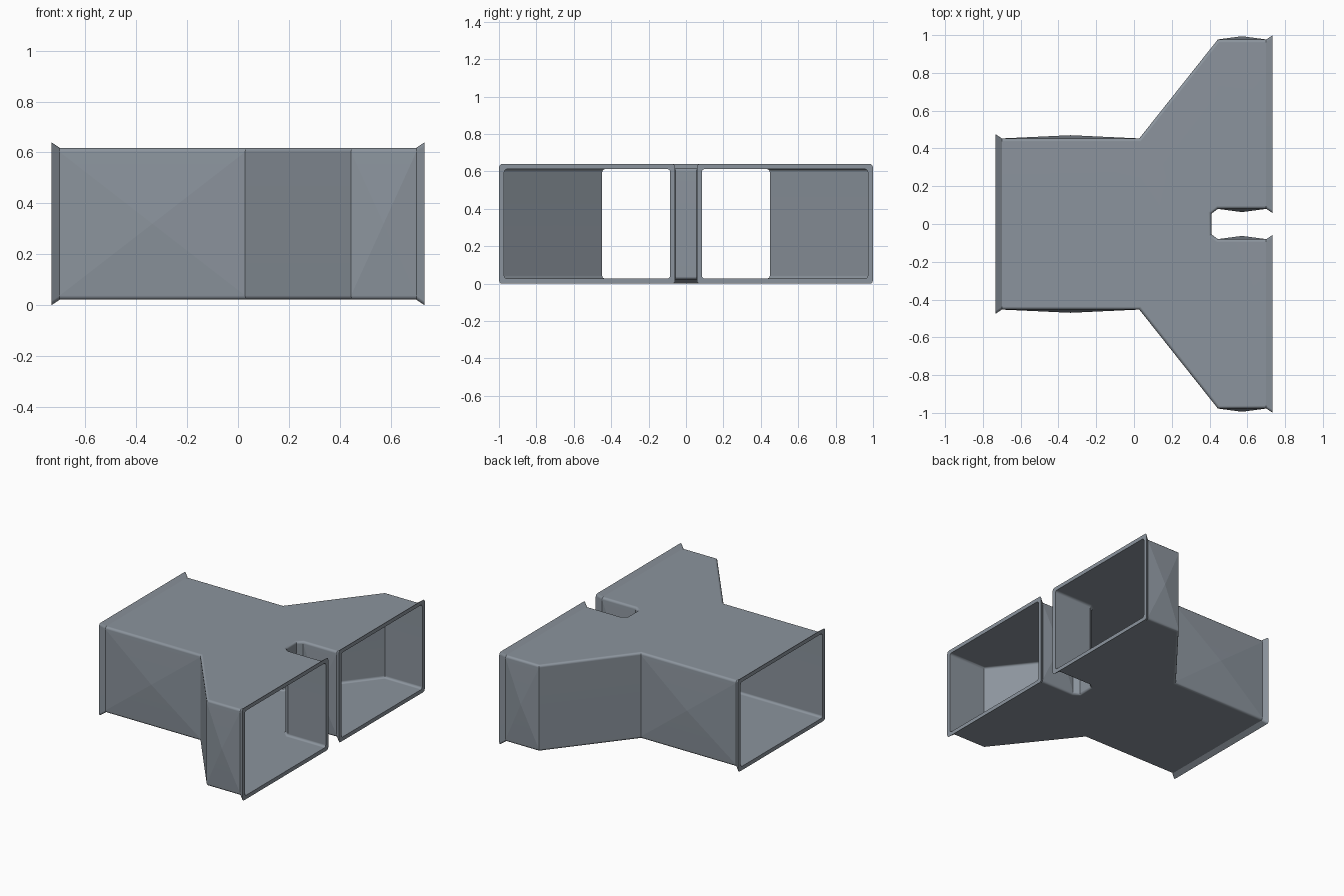
import bpy, bmesh, math
from mathutils import Vector
from mathutils.geometry import intersect_line_line

if "Cube" in bpy.data.objects:
    bpy.data.objects.remove(bpy.data.objects["Cube"])

Z0, Z1 = 0.022, 0.618        # floor and roof of the sheet-metal duct
FLARE, LIP = 0.022, 0.033    # flange flare outward and length
BULGE = 0.017                # height of the cross-broken side panels
ROUND = 0.016                # folded edge radius
WALL = 0.005                 # sheet thickness
SEAMS = (0.028, 0.444)       # joints across roof and floor

# plan outline: one half, then mirrored across y = 0
half = [(-0.70, -0.453), (0.028, -0.453), (0.444, -0.977), (0.70, -0.977),
        (0.70, -0.08), (0.444, -0.08), (0.41, -0.055)]
plan = [Vector((x, y, 0)) for x, y in half + [(x, -y) for x, y in reversed(half)]]
panels = [(0, 1, 12, 13), (1, 2, 5, 6, 7, 8, 11, 12), (2, 3, 4, 5), (8, 9, 10, 11)]
openings = {3, 9, 13}        # outline edges left open as duct mouths
n = len(plan)


def offset_plan():
    """Outline for the lining: walls moved in, mouths moved out to the flange tips."""
    lines = []
    for i in range(n):
        a, b = plan[i], plan[(i + 1) % n]
        d = (b - a).normalized()
        shift = Vector((d.y, -d.x, 0)) * (LIP if i in openings else -WALL)
        lines.append((a + shift, b + shift))
    return [intersect_line_line(*lines[i - 1], *lines[i])[0] for i in range(n)]


def add_skin(bm, outline, z0, z1):
    """Roof, floor and walls of one skin, with rounded folds."""
    low = [bm.verts.new((p.x, p.y, z0)) for p in outline]
    top = [bm.verts.new((p.x, p.y, z1)) for p in outline]
    for p in panels:
        bm.faces.new([top[i] for i in p])
        bm.faces.new([low[i] for i in reversed(p)])
    for i in range(n):
        if i not in openings:
            j = (i + 1) % n
            bm.faces.new((low[i], low[j], top[j], top[i]))
    bm.normal_update()
    folds = [e for v in top + low for e in v.link_edges if len(e.link_faces) == 2
             and sum(abs(f.normal.z) > 0.9 for f in e.link_faces) == 1]
    bmesh.ops.bevel(bm, geom=list(set(folds)), offset=ROUND, offset_type='OFFSET',
                    segments=3, profile=0.5, affect='EDGES', clamp_overlap=True)
    bm.normal_update()


bm = bmesh.new()
# outer skin with shallow pyramids pressed into the straight side panels
add_skin(bm, plan, Z0, Z1)
sides = [f for f in bm.faces if abs(f.normal.y) > 0.99 and f.calc_area() > 0.05]
peaks = bmesh.ops.poke(bm, faces=sides, offset=BULGE)["verts"]
creases = {e for v in peaks for e in v.link_edges}

# flared flanges around the three mouths
rims = [e for e in bm.edges if e.is_boundary]
ext = bmesh.ops.extrude_edge_only(bm, edges=rims)
for v in [g for g in ext["geom"] if isinstance(g, bmesh.types.BMVert)]:
    cy = 0 if v.co.x < 0 else math.copysign(0.5285, v.co.y)
    v.co += Vector((math.copysign(LIP, v.co.x),
                    math.copysign(FLARE, v.co.y - cy),
                    math.copysign(FLARE, v.co.z - 0.32)))

# plain inner lining
outer = set(bm.faces)
add_skin(bm, offset_plan(), Z0 + WALL, Z1 - WALL)
bmesh.ops.reverse_faces(bm, faces=[f for f in bm.faces if f not in outer])

# flat rims joining each flange to the lining
open_edges = [e for e in bm.edges if e.is_boundary]
mouths = {}
for e in open_edges:
    m = (e.verts[0].co + e.verts[1].co) / 2
    mouths.setdefault("inlet" if m.x < 0 else m.y > 0, []).append(e)
for loop in mouths.values():
    bmesh.ops.bridge_loops(bm, edges=loop)
bmesh.ops.recalc_face_normals(bm, faces=bm.faces)

# smooth folds, sharp edges and creases
for f in bm.faces:
    f.smooth = True
for e in bm.edges:
    if e in creases or e.calc_face_angle(0) > math.radians(32):
        e.smooth = False

# sheet joints: split the outer skin, middle piece slightly proud at the inlet
joints = [e for e in bm.edges if all(f in outer for f in e.link_faces)
          and any(all(abs(v.co.x - s) < 1e-4 for v in e.verts) for s in SEAMS)]
bmesh.ops.split_edges(bm, edges=joints)
for v in bm.verts:
    if (abs(v.co.x - SEAMS[0]) < 1e-4 and v.link_faces
            and all(f.calc_center_median().x > SEAMS[0] for f in v.link_faces)
            and (v.co.z < Z0 + 0.003 or v.co.z > Z1 - 0.003)):
        v.co.z += math.copysign(0.005, v.co.z - 0.32)

mesh = bpy.data.meshes.new("duct_splitter")
bm.to_mesh(mesh)
bm.free()
duct = bpy.data.objects.new("duct_splitter", mesh)
bpy.context.collection.objects.link(duct)
wn = duct.modifiers.new("flat_panels", 'WEIGHTED_NORMAL')
wn.keep_sharp = True

# blue-grey sheet metal
metal = bpy.data.materials.new("sheet_metal")
metal.diffuse_color = (0.26, 0.296, 0.337, 1)
metal.use_nodes = True
metal.node_tree.nodes["Principled BSDF"].inputs["Base Color"].default_value = metal.diffuse_color
mesh.materials.append(metal)
